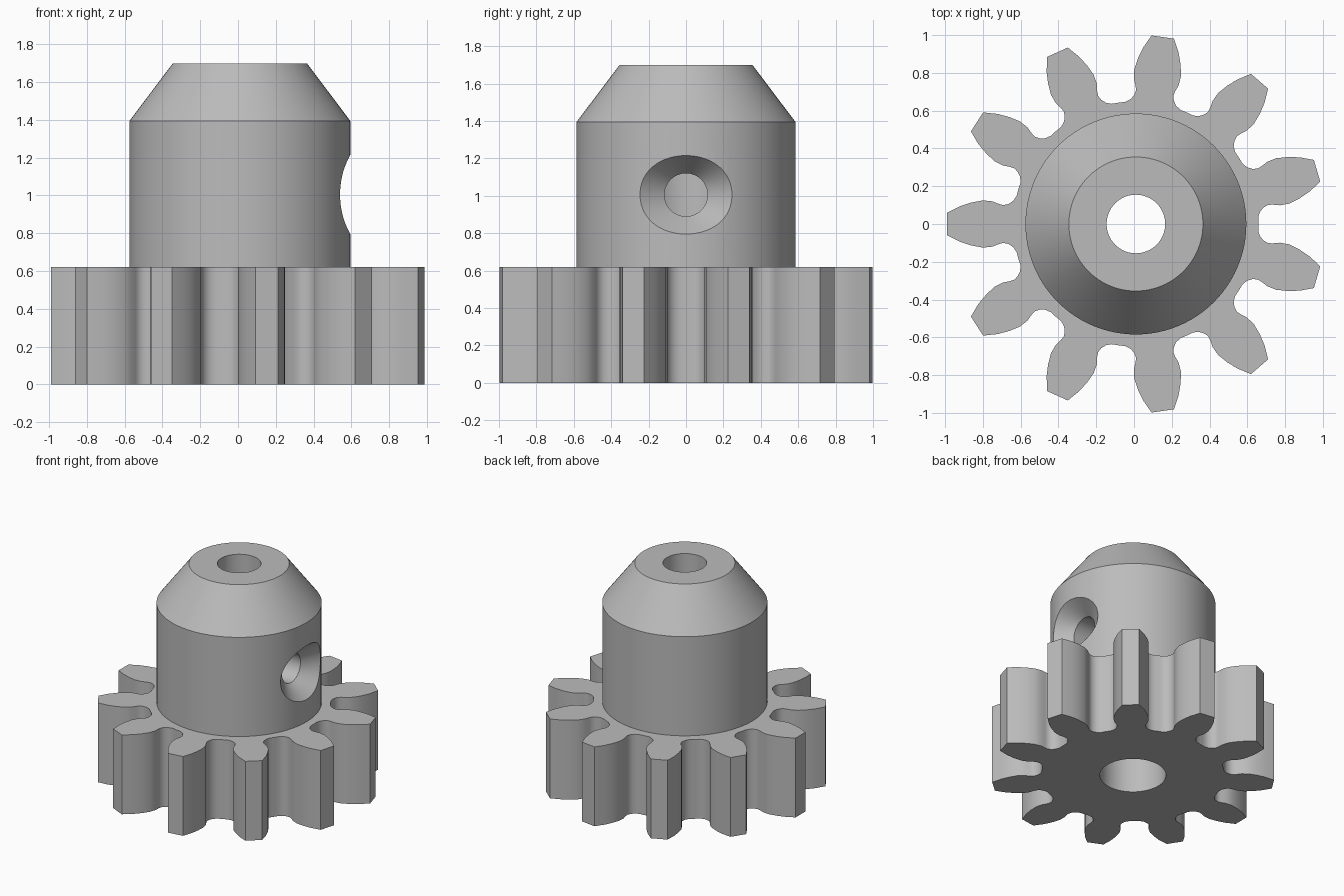
import bpy, bmesh
from math import cos, sin, pi, radians

if "Cube" in bpy.data.objects:
    bpy.data.objects.remove(bpy.data.objects["Cube"], do_unlink=True)

CX = 0.01            # shaft axis
TEETH = 11
GEAR_H = 0.62
SEGS = 96

grey = bpy.data.materials.new("plain_grey")
grey.use_nodes = True
grey.diffuse_color = (0.5, 0.5, 0.5, 1)
grey.node_tree.nodes["Principled BSDF"].inputs["Base Color"].default_value = (0.5, 0.5, 0.5, 1)


def finish(name, bm):
    bmesh.ops.recalc_face_normals(bm, faces=bm.faces[:])
    mesh = bpy.data.meshes.new(name)
    bm.to_mesh(mesh)
    bm.free()
    mesh.materials.append(grey)
    obj = bpy.data.objects.new(name, mesh)
    bpy.context.collection.objects.link(obj)
    return obj


def loft(name, rings, closed=False):
    """Skin a list of equal-length rings; cap the ends unless closed into a loop."""
    bm = bmesh.new()
    loops = [[bm.verts.new(p) for p in ring] for ring in rings]
    n = len(loops[0])
    pairs = list(zip(loops, loops[1:])) + ([(loops[-1], loops[0])] if closed else [])
    for a, b in pairs:
        for i in range(n):
            j = (i + 1) % n
            bm.faces.new((a[i], a[j], b[j], b[i]))
    if not closed:
        bm.faces.new(loops[0])
        bm.faces.new(loops[-1])
    return finish(name, bm)


def circle_z(r, z):
    return [(CX + r * cos(2 * pi * i / SEGS), r * sin(2 * pi * i / SEGS), z) for i in range(SEGS)]


def ellipse_x(x, ry, rz, z):
    return [(CX + x, ry * cos(2 * pi * i / SEGS), z + rz * sin(2 * pi * i / SEGS)) for i in range(SEGS)]


def cut(obj, cutter):
    mod = obj.modifiers.new("cut", "BOOLEAN")
    mod.operation = "DIFFERENCE"
    mod.solver = "EXACT"
    mod.object = cutter
    bpy.context.view_layer.objects.active = obj
    bpy.ops.object.modifier_apply(modifier=mod.name)
    bpy.data.objects.remove(cutter, do_unlink=True)


def smooth(obj):
    bpy.ops.object.select_all(action="DESELECT")
    obj.select_set(True)
    bpy.context.view_layer.objects.active = obj
    bpy.ops.object.shade_smooth_by_angle(angle=radians(28))


# Half a tooth, as (distance from axis, half width), tip to root
half = [(1.0, 0.06), (0.93, 0.095), (0.87, 0.114), (0.81, 0.125), (0.76, 0.12),
        (0.725, 0.106), (0.70, 0.1), (0.675, 0.106), (0.65, 0.122), (0.632, 0.148), (0.625, 0.175)]
tooth = [(r, -w) for r, w in reversed(half)] + half
outline = []
for k in range(TEETH):
    a = pi + 2 * pi * k / TEETH
    outline += [(CX + r * cos(a) - w * sin(a), r * sin(a) + w * cos(a)) for r, w in tooth]

# Toothed wheel with its bore
gear = loft("gear_wheel", [[(x, y, z) for x, y in outline] for z in (0, GEAR_H)])
cut(gear, loft("bore_cutter", [circle_z(0.234, -0.1), circle_z(0.234, GEAR_H + 0.1)]))
smooth(gear)

# Hub with chamfered top and stepped bore
profile = [(0.234, GEAR_H), (0.585, GEAR_H), (0.585, 1.395), (0.355, 1.7),
           (0.155, 1.7), (0.155, 1.4), (0.234, 1.4)]
hub = loft("hub", [circle_z(r, z) for r, z in profile], closed=True)

# Countersunk set screw hole on the left side
Z = 1.005
cut(hub, loft("screw_hole_cutter", [ellipse_x(0.1, 0.115, 0.115, Z), ellipse_x(0.45, 0.115, 0.115, Z),
                                    ellipse_x(0.65, 0.44, 0.256, Z)]))
smooth(hub)
